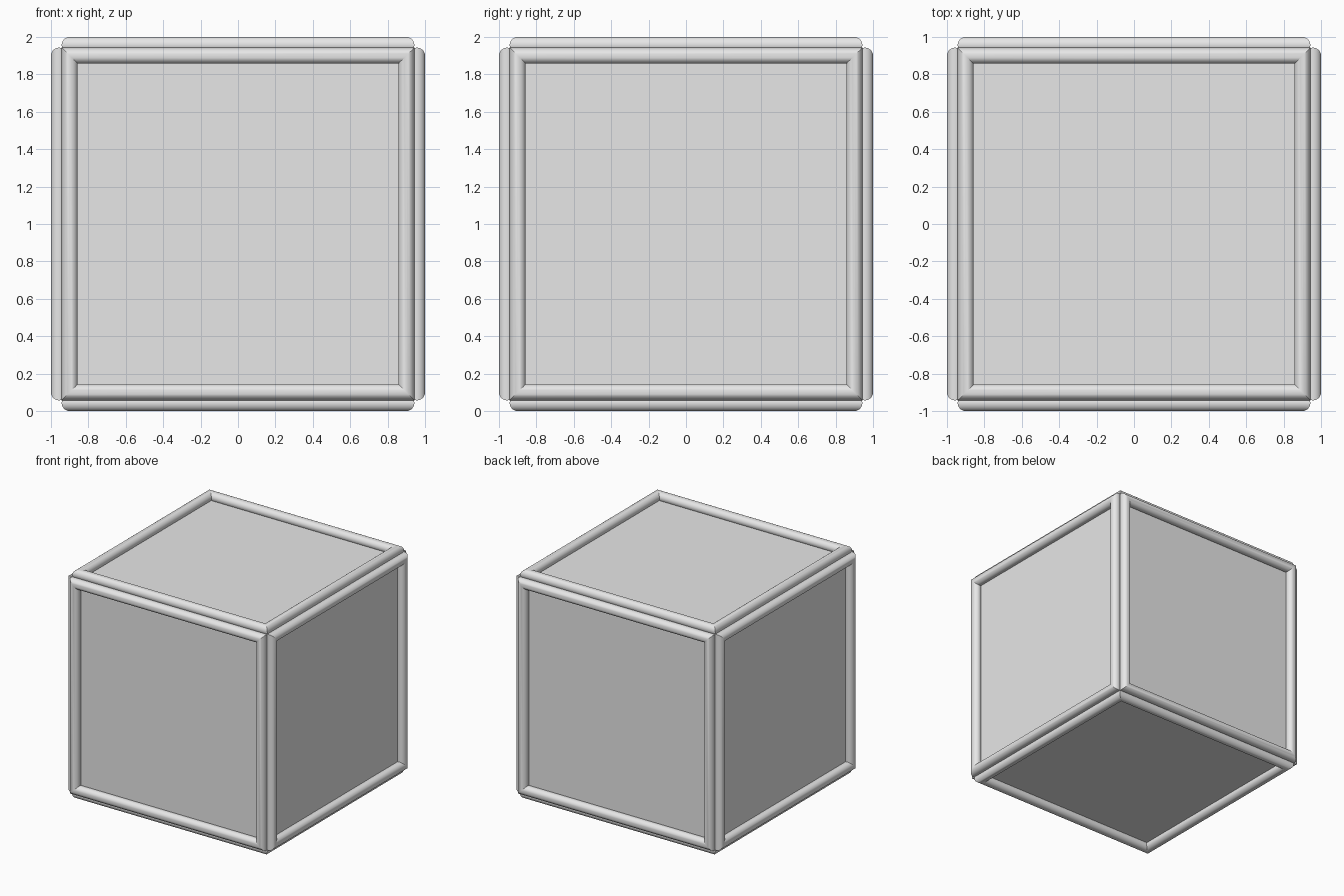
import bpy
import bmesh
from math import cos, sin, pi
from mathutils import Matrix, Vector

cube = bpy.data.objects.get("Cube")
if cube:
    bpy.data.objects.remove(cube, do_unlink=True)

HALF = 0.9        # tube centre line, from the middle of a side
RADIUS = 0.043    # tube radius
OUT = 1 - RADIUS  # tube centre, from the middle of the box
INSET = 0.02      # panel depth behind the tube centre
SIDES = 24

grey = bpy.data.materials.new("light_grey")
grey.use_nodes = True
grey.diffuse_color = (0.8, 0.8, 0.8, 1)
grey.node_tree.nodes["Principled BSDF"].inputs["Base Color"].default_value = grey.diffuse_color


def finish(name, bm, matrix):
    bmesh.ops.recalc_face_normals(bm, faces=bm.faces)
    bm.transform(matrix)
    mesh = bpy.data.meshes.new(name)
    bm.to_mesh(mesh)
    bm.free()
    mesh.materials.append(grey)
    obj = bpy.data.objects.new(name, mesh)
    bpy.context.collection.objects.link(obj)
    return obj


def add_frame(name, matrix):
    """Square loop of round tube with mitred corners."""
    bm = bmesh.new()
    rings = []
    for sx, sy in ((-1, -1), (1, -1), (1, 1), (-1, 1)):
        ring = []
        for i in range(SIDES):
            a = 2 * pi * i / SIDES
            reach = HALF + RADIUS * cos(a)
            ring.append(bm.verts.new((sx * reach, sy * reach, OUT + RADIUS * sin(a))))
        rings.append(ring)
    for k in range(4):
        a, b = rings[k], rings[(k + 1) % 4]
        for i in range(SIDES):
            j = (i + 1) % SIDES
            bm.faces.new((a[i], a[j], b[j], b[i]))
    obj = finish(name, bm, matrix)
    bpy.ops.object.select_all(action="DESELECT")
    obj.select_set(True)
    bpy.context.view_layer.objects.active = obj
    bpy.ops.object.shade_smooth_by_angle(angle=pi / 6)


def add_panel(name, matrix):
    """Flat sheet held inside the frame."""
    bm = bmesh.new()
    bmesh.ops.create_grid(bm, x_segments=1, y_segments=1, size=HALF,
                          matrix=Matrix.Translation((0, 0, OUT - INSET)))
    finish(name, bm, matrix)


# One framed panel on each side of the box
sides = {
    "top": (0, 0, 1), "bottom": (0, 0, -1),
    "front": (0, -1, 0), "back": (0, 1, 0),
    "left": (1, 0, 0), "right": (-1, 0, 0),
}
for side, normal in sides.items():
    turn = Vector((0, 0, 1)).rotation_difference(Vector(normal)).to_matrix().to_4x4()
    place = Matrix.Translation((0, 0, 1)) @ turn
    add_frame(side + "_frame", place)
    add_panel(side + "_panel", place)
